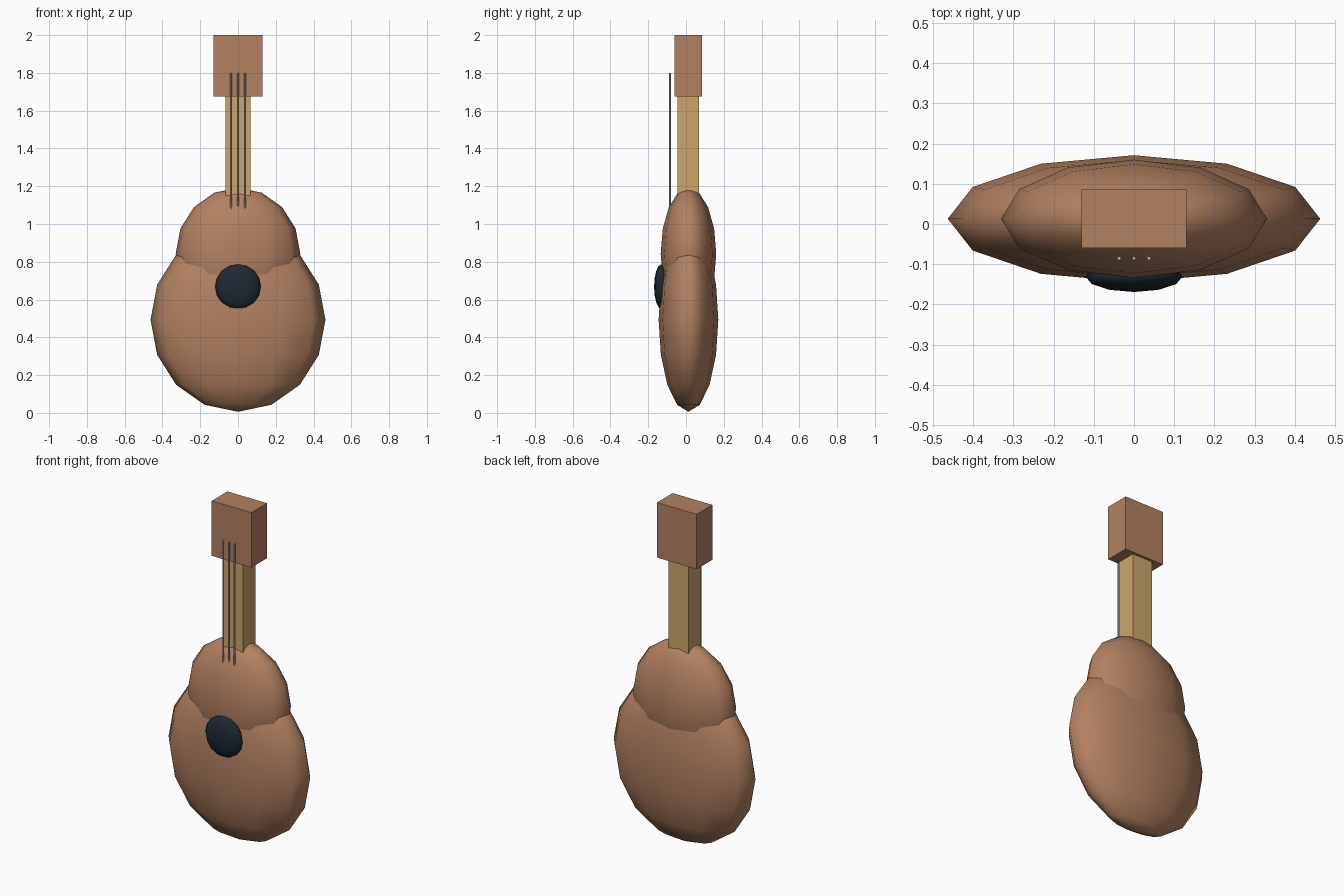
import bpy

if "Cube" in bpy.data.objects:
    bpy.data.objects.remove(bpy.data.objects["Cube"])


def material(name, color):
    m = bpy.data.materials.new(name)
    m.diffuse_color = (*color, 1)
    m.use_nodes = True
    m.node_tree.nodes["Principled BSDF"].inputs["Base Color"].default_value = m.diffuse_color
    return m


WOOD = material("wood", (0.45, 0.22, 0.12))
PALE = material("pale_wood", (0.61, 0.38, 0.14))
DARK = material("dark", (0.012, 0.022, 0.033))
STEEL = material("steel", (0.45, 0.48, 0.5))


def finish(name, mat, scale):
    ob = bpy.context.object
    ob.name = name
    ob.scale = scale
    bpy.ops.object.transform_apply(location=False, rotation=False, scale=True)
    ob.data.materials.append(mat)
    return ob


def ellipsoid(name, mat, center, radii):
    bpy.ops.mesh.primitive_uv_sphere_add(segments=12, ring_count=8, radius=1, location=center)
    finish(name, mat, radii)
    bpy.ops.object.shade_smooth()


def box(name, mat, lo, hi):
    center = [(a + b) / 2 for a, b in zip(lo, hi)]
    bpy.ops.mesh.primitive_cube_add(size=1, location=center)
    finish(name, mat, [b - a for a, b in zip(lo, hi)])


# Body: two overlapping flattened bouts
ellipsoid("lower_body", WOOD, (0, 0.013, 0.493), (0.463, 0.158, 0.487))
ellipsoid("upper_body", WOOD, (0, 0.013, 0.842), (0.33, 0.147, 0.35))

# Sound hole bulging from the front
ellipsoid("sound_hole", DARK, (0, -0.13, 0.668), (0.121, 0.039, 0.119))

# Neck and headstock
box("neck", PALE, (-0.066, -0.046, 1.0), (0.066, 0.07, 1.69))
box("headstock", WOOD, (-0.13, -0.06, 1.675), (0.13, 0.086, 2.0))

# Three strings, running down into the body
for i in (-1, 0, 1):
    bpy.ops.mesh.primitive_cylinder_add(vertices=8, radius=0.0048, depth=0.9,
                                        location=(i * 0.037, -0.085, 1.35))
    finish(f"string_{i + 2}", STEEL, (1, 1, 1))
    bpy.ops.object.shade_smooth_by_angle()
